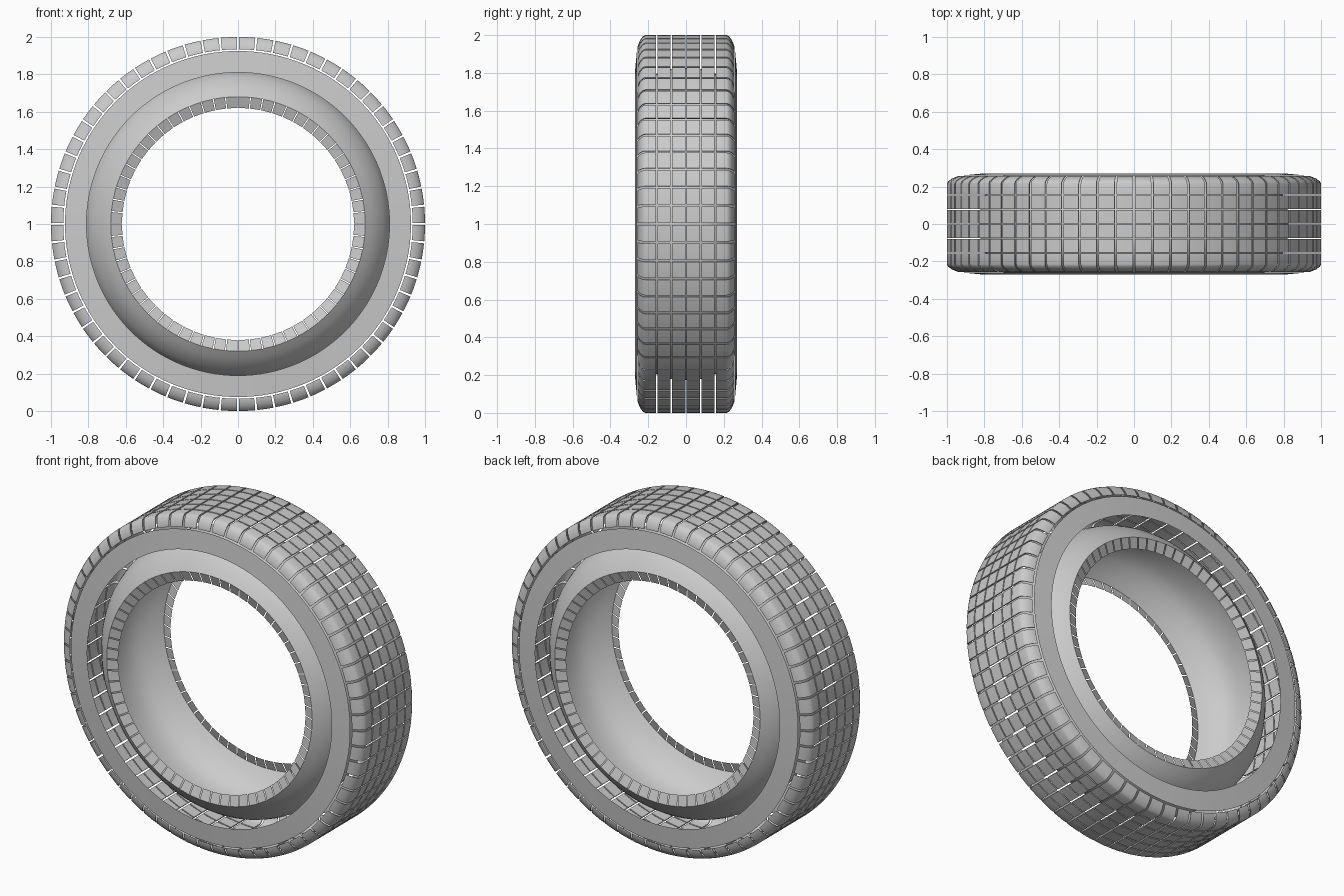
import bpy, bmesh
from math import cos, sin, pi

cube = bpy.data.objects.get("Cube")
if cube:
    bpy.data.objects.remove(cube, do_unlink=True)

GREY = (0.6, 0.6, 0.6, 1.0)
rubber = bpy.data.materials.new("grey_rubber")
rubber.use_nodes = True
rubber.diffuse_color = GREY
bsdf = rubber.node_tree.nodes["Principled BSDF"]
bsdf.inputs["Base Color"].default_value = GREY

BLOCKS = 64      # blocks around the tyre
GAP = 0.011      # cross grooves between tread blocks
BEAD_GAP = 0.006
GROOVE = 0.007   # grooves running around the tread
DEPTH = 0.007    # tread block thickness
CENTRE = 1.0     # axle height


def mirrored(profile):
    return [(r, -y) for r, y in reversed(profile)]


def revolve(name, profile, pieces=1, steps=128, gap=0.0, depth=0.0):
    """Spin an (r, y) profile about the axle; pieces have parallel gaps, depth makes them solid."""
    bm = bmesh.new()
    span = 2 * pi / pieces
    if depth:
        inner = [(r - depth, y) for r, y in reversed(profile)]
        profile = profile + inner + profile[:1]
    for p in range(pieces):
        columns = []
        for s in range(steps + 1):
            column = []
            for r, y in profile:
                trim = gap / r
                a = p * span + trim / 2 + s / steps * (span - trim)
                column.append(bm.verts.new((r * cos(a), y, r * sin(a))))
            columns.append(column)
        for c, d in zip(columns, columns[1:]):
            for i in range(len(profile) - 1):
                bm.faces.new((c[i], c[i + 1], d[i + 1], d[i]))
        if depth:
            bm.faces.new(columns[0][-2::-1])
            bm.faces.new(columns[-1][:-1])
    bmesh.ops.remove_doubles(bm, verts=bm.verts, dist=1e-5)
    for face in bm.faces:
        face.smooth = True
    for edge in bm.edges:
        edge.smooth = edge.calc_face_angle(0.0) < 0.7
    mesh = bpy.data.meshes.new(name)
    bm.to_mesh(mesh)
    bm.free()
    mesh.materials.append(rubber)
    obj = bpy.data.objects.new(name, mesh)
    obj.location.z = CENTRE
    bpy.context.collection.objects.link(obj)


def tread(name, profile):
    revolve(name, profile, BLOCKS, 3, GAP, DEPTH)


def bead_ring(name, profile):
    revolve(name, profile, BLOCKS, 3, BEAD_GAP)


# Four columns of blocks across the tread
edges = [-0.155, -0.078, 0.0, 0.078, 0.155]
for n, (a, b) in enumerate(zip(edges, edges[1:])):
    tread(f"tread_column_{n + 1}", [(1.0, a + GROOVE / 2), (1.0, b - GROOVE / 2)])

# Parts repeated on both sides, drawn for the front
shoulder = [(0.941, -0.256), (0.972, -0.244), (0.994, -0.228), (1.0, -0.215),
            (1.0, -0.155 - GROOVE / 2)]
sidewall = [(0.81, -0.27), (0.925, -0.259)]
bead = [(0.62, -0.248), (0.68, -0.27)]
for part, profile, make in (("shoulder_blocks", shoulder, tread),
                            ("sidewall", sidewall, revolve),
                            ("bead_blocks", bead, bead_ring)):
    make(f"front_{part}", profile)
    make(f"back_{part}", mirrored(profile))

# Thin bulging casing between the beads, open to the bore
half = [(0.68, -0.27), (0.718, -0.244), (0.75, -0.215), (0.78, -0.18),
        (0.802, -0.145), (0.817, -0.1), (0.824, -0.05)]
revolve("inner_casing", half + [(0.826, 0.0)] + mirrored(half))
